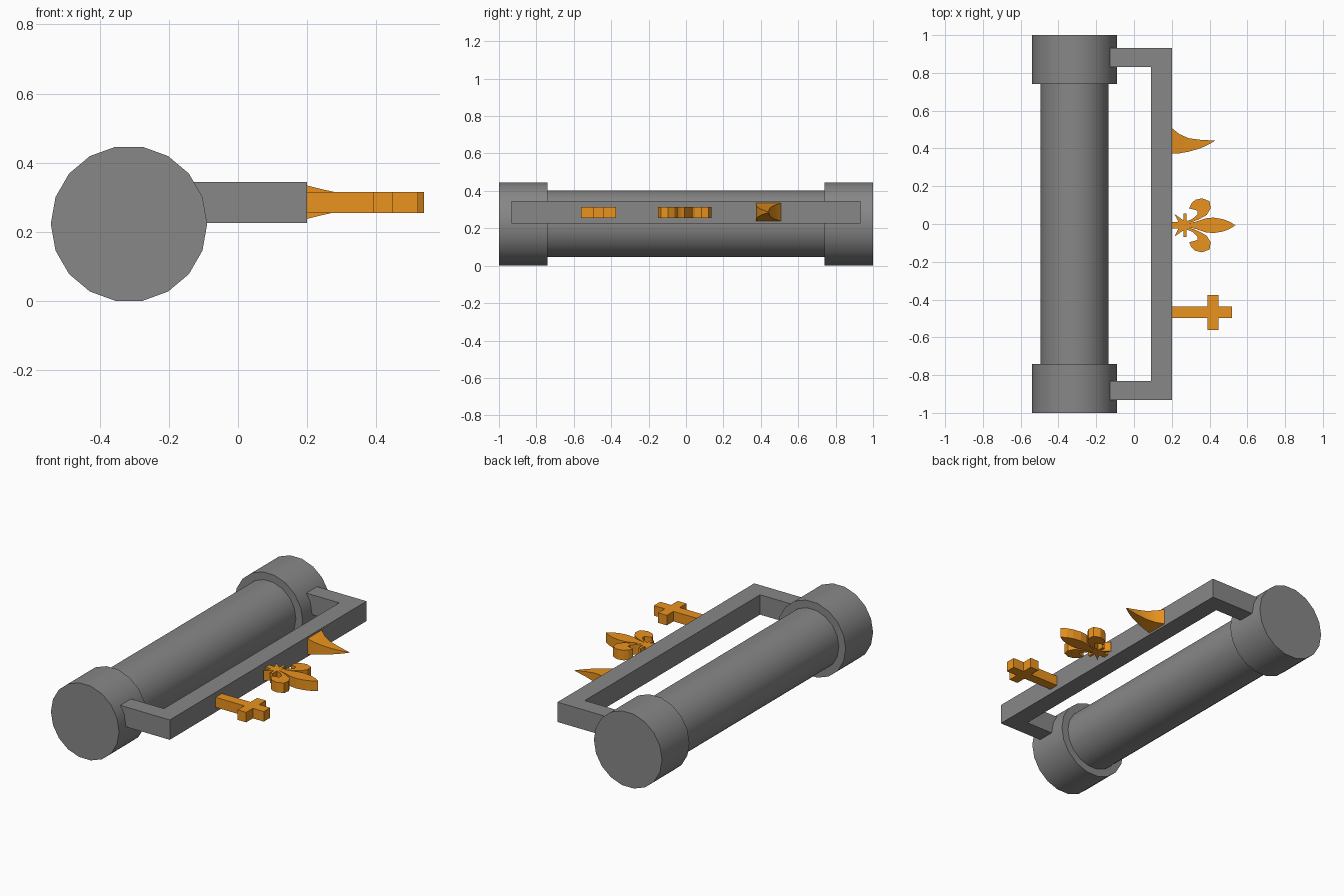
import bpy, bmesh, math

if "Cube" in bpy.data.objects:
    bpy.data.objects.remove(bpy.data.objects["Cube"])


def material(name, color):
    m = bpy.data.materials.new(name)
    m.diffuse_color = color
    m.use_nodes = True
    m.node_tree.nodes["Principled BSDF"].inputs["Base Color"].default_value = m.diffuse_color
    return m


gold = material("orange", (0.82, 0.29, 0.013, 1))
iron = material("dark_grey", (0.243, 0.243, 0.243, 1))


def finish(name, bm, mat, smooth=False):
    bmesh.ops.recalc_face_normals(bm, faces=bm.faces[:])
    me = bpy.data.meshes.new(name)
    bm.to_mesh(me)
    bm.free()
    me.materials.append(mat)
    ob = bpy.data.objects.new(name, me)
    bpy.context.collection.objects.link(ob)
    if smooth:
        bpy.ops.object.select_all(action='DESELECT')
        ob.select_set(True)
        bpy.context.view_layer.objects.active = ob
        bpy.ops.object.shade_smooth_by_angle(angle=math.radians(30))
    return ob


def cylinder(name, r, y0, y1):
    bm = bmesh.new()
    a, b = [[bm.verts.new((-0.315 + r * math.cos(i * math.tau / 18), y,
                           0.2235 + r * math.sin(i * math.tau / 18)))
             for i in range(18)] for y in (y0, y1)]
    for i in range(18):
        j = (i + 1) % 18
        bm.faces.new((a[i], a[j], b[j], b[i]))
    bm.faces.new(a)
    bm.faces.new(b)
    return finish(name, bm, iron, smooth=True)


def plate(name, outline, z0, z1, mat):
    bm = bmesh.new()
    face = bm.faces.new([bm.verts.new((x, y, z0)) for x, y in outline])
    ext = bmesh.ops.extrude_face_region(bm, geom=[face])
    for v in ext["geom"]:
        if isinstance(v, bmesh.types.BMVert):
            v.co.z = z1
    return finish(name, bm, mat)


def mirrored(half, cy):
    return [(x, cy - y) for x, y in half] + [(x, cy + y) for x, y in reversed(half) if y > 0]


# Main tube and its two end caps
cylinder("shaft", 0.181, -0.76, 0.76)
cylinder("front_cap", 0.226, -1, -0.74)
cylinder("back_cap", 0.226, 0.74, 1)

# C-shaped side handle
plate("handle", mirrored([(0.2, 0.932), (-0.13, 0.932), (-0.13, 0.83), (0.09, 0.83)], 0),
      0.226, 0.345, iron)

# Cross
plate("cross", mirrored([(0.2, 0.03), (0.39, 0.03), (0.39, 0.093), (0.447, 0.093),
                         (0.447, 0.03), (0.52, 0.03)], -0.468), 0.255, 0.315, gold)

# Three-petalled lily: half outline from stem to tip
lily = [(0.2, 0.017), (0.235, 0.017), (0.215, 0.06), (0.262, 0.026), (0.262, 0.062),
        (0.278, 0.062), (0.278, 0.022), (0.31, 0.034), (0.335, 0.058), (0.335, 0.078),
        (0.292, 0.09), (0.305, 0.118), (0.325, 0.135), (0.36, 0.143), (0.40, 0.128),
        (0.406, 0.09), (0.385, 0.055), (0.34, 0.03), (0.285, 0.01), (0.33, 0.02),
        (0.38, 0.037), (0.42, 0.041), (0.47, 0.033), (0.505, 0.02), (0.537, 0)]
plate("lily", mirrored(lily, -0.007), 0.255, 0.315, gold)

# Curved horn: square sections (x, y low, y high, half height) ending in a point
sections = [(0.2, 0.374, 0.508, 0.048), (0.24, 0.374, 0.476, 0.038),
            (0.29, 0.383, 0.454, 0.027), (0.35, 0.40, 0.446, 0.016),
            (0.40, 0.423, 0.443, 0.007)]
bm = bmesh.new()
rings = [[bm.verts.new((x, y, 0.286 + s * h))
          for y, s in ((a, -1), (b, -1), (b, 1), (a, 1))] for x, a, b, h in sections]
for r, q in zip(rings, rings[1:]):
    for i in range(4):
        j = (i + 1) % 4
        bm.faces.new((r[i], r[j], q[j], q[i]))
tip = bm.verts.new((0.432, 0.443, 0.286))
for i in range(4):
    bm.faces.new((rings[-1][i], rings[-1][(i + 1) % 4], tip))
bm.faces.new(rings[0])
finish("horn", bm, gold, smooth=True)
